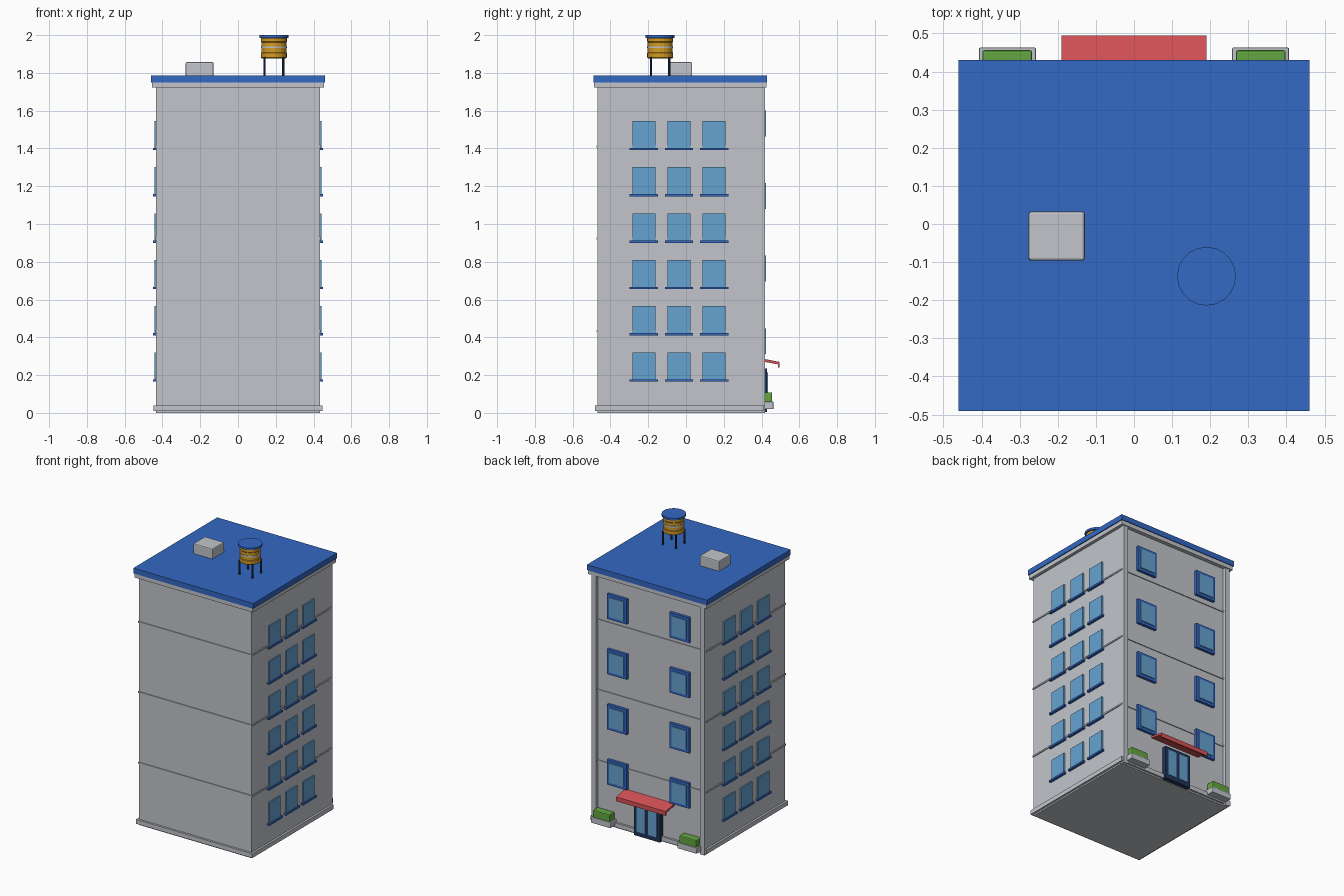
import bpy, bmesh, math

if "Cube" in bpy.data.objects:
    bpy.data.objects.remove(bpy.data.objects["Cube"])


def srgb(r, g, b):
    return tuple((c / 255 / 12.92) if c < 10 else ((c / 255 + 0.055) / 1.055) ** 2.4
                 for c in (r, g, b)) + (1.0,)


def material(name, *rgb):
    m = bpy.data.materials.new(name)
    m.diffuse_color = srgb(*rgb)
    m.use_nodes = True
    m.node_tree.nodes["Principled BSDF"].inputs["Base Color"].default_value = m.diffuse_color
    return m


WALL = material("wall grey", 194, 197, 203)
BLUE = material("roof blue", 51, 104, 196)
GLASS = material("window glass", 102, 162, 208)
NAVY = material("dark navy", 32, 52, 88)
RED = material("awning red", 214, 82, 86)
GREEN = material("hedge green", 98, 165, 64)
YELLOW = material("tank yellow", 212, 155, 38)


def finish(bm, name, mat):
    bmesh.ops.recalc_face_normals(bm, faces=bm.faces[:])
    me = bpy.data.meshes.new(name)
    bm.to_mesh(me)
    bm.free()
    me.materials.append(mat)
    ob = bpy.data.objects.new(name, me)
    bpy.context.collection.objects.link(ob)
    return ob


def box(name, mat, x, y, z, bevel=0.0):
    """Box from (min, max) ranges on each axis."""
    bm = bmesh.new()
    bmesh.ops.create_cube(bm, size=1)
    for v in bm.verts:
        v.co = [(r[0] + r[1]) / 2 + c * (r[1] - r[0]) for r, c in zip((x, y, z), v.co)]
    ob = finish(bm, name, mat)
    if bevel:
        m = ob.modifiers.new("bevel", 'BEVEL')
        m.width, m.segments = bevel, 2
    return ob


def lathe(name, mat, cx, cy, profile, sides):
    """Closed solid of revolution from (radius, z) points."""
    bm = bmesh.new()
    rings = [[bm.verts.new((cx + r * math.cos(2 * math.pi * i / sides),
                            cy + r * math.sin(2 * math.pi * i / sides), z))
              for i in range(sides)] for r, z in profile]
    for a, b in zip(rings, rings[1:]):
        for i in range(sides):
            j = (i + 1) % sides
            bm.faces.new((a[i], a[j], b[j], b[i]))
    bm.faces.new(rings[0])
    bm.faces.new(rings[-1])
    return finish(bm, name, mat)


def around(name, mat, grow, z):
    """Slab following the square footprint, grown outwards."""
    h = 0.433 + grow
    return box(name, mat, (-h, h), (-0.035 - h, -0.035 + h), z)


# Main block, plinth, storey bands, cornice and roof
around("main_block", WALL, 0.0, (0.0, 1.74))
around("plinth", WALL, 0.014, (0.01, 0.04))
for i, z in enumerate((0.432, 0.923, 1.411)):
    around(f"storey_band_{i}", WALL, 0.006, (z - 0.005, z + 0.005))
box("cornice", WALL, (-0.455, 0.455), (-0.488, 0.425), (1.722, 1.75))
box("roof", BLUE, (-0.461, 0.461), (-0.491, 0.43), (1.75, 1.787))

# Parts mirrored left and right
for s, side in ((-1, "left"), (1, "right")):
    def mx(a, b):
        return tuple(sorted((s * a, s * b)))

    box(f"corner_pilaster_{side}", WALL, mx(0.400, 0.435), (0.385, 0.418), (0.0, 1.73))

    # Side windows with sills
    for row in range(6):
        z = 0.175 + row * 0.2452
        for col in range(3):
            y = -0.223 + col * 0.186
            tag = f"{side}_{row}_{col}"
            box("side_window_" + tag, GLASS, mx(0.425, 0.442),
                (y - 0.061, y + 0.061), (z, z + 0.145))
            box("side_sill_" + tag, BLUE, mx(0.425, 0.450),
                (y - 0.075, y + 0.075), (z - 0.010, z + 0.002))

    # Framed windows on the entrance wall
    for row in range(4):
        z = 0.380 + row * 0.384
        box(f"rear_frame_{side}_{row}", BLUE, mx(0.165, 0.315),
            (0.39, 0.417), (z - 0.087, z + 0.087))
        box(f"rear_window_{side}_{row}", GLASS, mx(0.184, 0.296),
            (0.41, 0.423), (z - 0.068, z + 0.068))

    # Planters and hedges
    box(f"planter_{side}", WALL, mx(0.257, 0.407), (0.39, 0.463), (0.02, 0.060), 0.004)
    box(f"hedge_{side}", GREEN, mx(0.267, 0.398), (0.40, 0.456), (0.055, 0.109), 0.006)

    # Door leaf glass
    box(f"door_glass_{side}", GLASS, mx(0.012, 0.078), (0.41, 0.433), (0.035, 0.215))

box("door_frame", NAVY, (-0.1, 0.1), (0.39, 0.430), (0.005, 0.235))

# Sloping awning with a front lip
profile = [(0.39, 0.290), (0.495, 0.270), (0.495, 0.240), (0.486, 0.240),
           (0.486, 0.257), (0.39, 0.275)]
bm = bmesh.new()
face = bm.faces.new([bm.verts.new((-0.19, y, z)) for y, z in profile])
ext = bmesh.ops.extrude_face_region(bm, geom=[face])
bmesh.ops.translate(bm, vec=(0.38, 0, 0),
                    verts=[g for g in ext["geom"] if isinstance(g, bmesh.types.BMVert)])
finish(bm, "awning", RED)

# Rooftop unit
box("roof_unit", WALL, (-0.277, -0.129), (-0.096, 0.033), (1.78, 1.857), 0.007)

# Water tank on four legs
TX, TY = 0.19, -0.137
for sx in (-1, 1):
    for sy in (-1, 1):
        lathe("tank_leg", NAVY, TX + sx * 0.050, TY + sy * 0.048,
              [(0.006, 1.78), (0.006, 1.885)], 8)
lathe("tank_body", YELLOW, TX, TY,
      [(0.064, 1.877), (0.069, 1.882), (0.069, 1.905), (0.066, 1.909), (0.066, 1.962),
       (0.069, 1.966), (0.069, 1.983), (0.064, 1.988)], 20)
lathe("tank_hoop", WALL, TX, TY, [(0.069, 1.931), (0.069, 1.941)], 20)
lathe("tank_lid", BLUE, TX, TY, [(0.077, 1.986), (0.077, 2.0)], 20)
